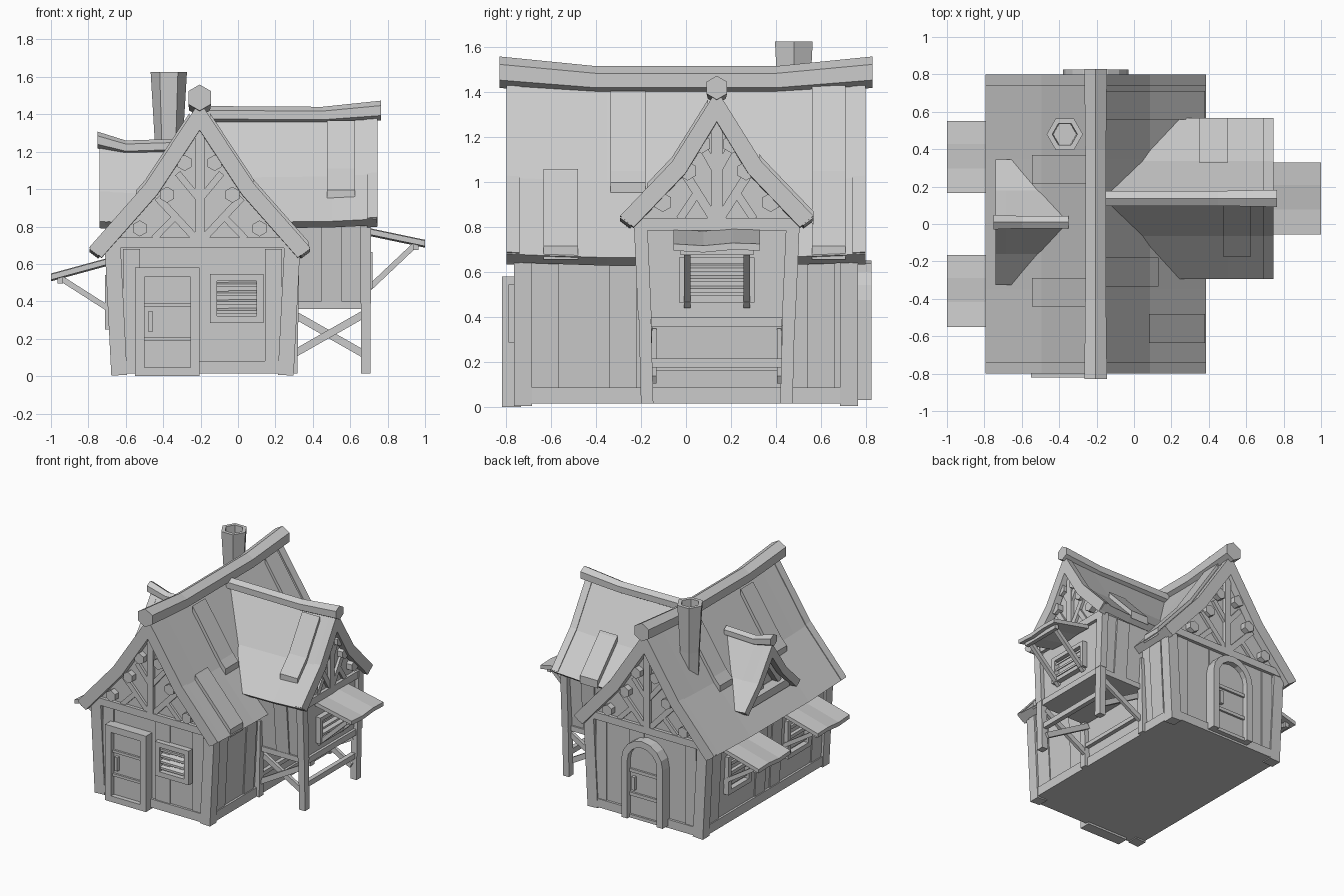
import bpy, bmesh, math
from mathutils import Vector

if "Cube" in bpy.data.objects:
    bpy.data.objects.remove(bpy.data.objects["Cube"], do_unlink=True)

COLOUR = (0.6, 0.6, 0.6, 1)
grey = bpy.data.materials.new("plain grey")
grey.use_nodes = True
grey.diffuse_color = COLOUR
grey.node_tree.nodes["Principled BSDF"].inputs["Base Color"].default_value = COLOUR


# ---- helpers ----
def loft(name, sections):
    """Skin a row of equal loops and cap both ends."""
    bm = bmesh.new()
    rows = [[bm.verts.new(p) for p in s] for s in sections]
    n = len(rows[0])
    for a, b in zip(rows, rows[1:]):
        for i in range(n):
            j = (i + 1) % n
            bm.faces.new((a[i], a[j], b[j], b[i]))
    bm.faces.new(rows[0][::-1])
    bm.faces.new(rows[-1])
    bmesh.ops.recalc_face_normals(bm, faces=bm.faces)
    me = bpy.data.meshes.new(name)
    bm.to_mesh(me)
    bm.free()
    me.materials.append(grey)
    ob = bpy.data.objects.new(name, me)
    bpy.context.collection.objects.link(ob)
    return ob


def at(axis, u, s, z):
    return (u, s, z) if axis == "y" else (s, u, z)


def extrude(name, axis, profile, stations):
    """Profile in (u, z), swept along the axis through (s, dz) stations."""
    return loft(name, [[at(axis, u, s, z + dz) for u, z in profile] for s, dz in stations])


def beam(name, p, q, w, d, normal):
    """Square timber from p to q, d thick along the normal."""
    p, q, n = Vector(p), Vector(q), Vector(normal)
    side = (q - p).cross(n).normalized() * w / 2
    n = n * d / 2
    return loft(name, [[e + side + n, e - side + n, e - side - n, e + side - n] for e in (p, q)])


def on(face, u, z, d):
    axis, pos, sign = face
    return at(axis, u, pos + sign * d, z)


def panel(face, name, u0, u1, z0, z1, d0, d1, lean=0):
    """Board on a wall face; lean pushes its top outward."""
    return loft(name, [[on(face, u, z, d + k) for u, d in ((u0, d0), (u1, d0), (u1, d1), (u0, d1))]
                       for z, k in ((z0, 0), (z1, lean))])


def brace(face, name, a, b, w, depth):
    normal = (0, 1, 0) if face[0] == "y" else (1, 0, 0)
    return beam(name, on(face, *a, depth / 2), on(face, *b, depth / 2), w, depth, normal)


def hexagon(cu, cz, r, turn=0):
    return [(cu + r * math.sin(math.radians(60 * i + turn)), cz + r * math.cos(math.radians(60 * i + turn)))
            for i in range(6)]


def roof(name, axis, c, half, stations, t, grow=0):
    """Folded roof sheet from half of its outline."""
    outer = [(u, z + grow) for u, z in half]
    inner = [(0, half[0][1] - 1.8 * t)] + [(u - 0.8 * t, z - 0.6 * t) for u, z in half[1:]]
    full = lambda h: [(c - u, z) for u, z in h[:0:-1]] + [(c + u, z) for u, z in h]
    return extrude(name, axis, full(outer) + full(inner)[::-1], stations)


def roof_board(name, axis, c, half, side, u0, u1, s0, s1, lift=0.03):
    """Loose board lying on one slope."""
    def height(u):
        for (a, za), (b, zb) in zip(half, half[1:]):
            if u <= b:
                return za + (zb - za) * (u - a) / (b - a)
        return half[-1][1]
    us = [u0] + [u for u, z in half if u0 < u < u1] + [u1]
    top = [(c + side * u, height(u) + lift) for u in us]
    low = [(c + side * u, height(u) - 0.03) for u in us[::-1]]
    return extrude(name, axis, top + low, [(s0, 0), (s1, 0)])


def gable(face, label, c, z0, half, apex, pegs):
    """Timber framing of a gable, with peg ends under the barge boards."""
    panel(face, label + "_tie_beam", c - half, c + half, z0, z0 + 0.055, -0.01, 0.025)
    panel(face, label + "_king_post", c - 0.025, c + 0.025, z0 + 0.05, apex, -0.01, 0.025)
    for s in (-1, 1):
        k = half * s
        brace(face, label + "_low_brace", (c + 0.04 * k, z0 + 0.05), (c + 0.46 * k, z0 + 0.27), 0.04, 0.02)
        brace(face, label + "_side_brace", (c + 0.28 * k, z0 + 0.16), (c + 0.5 * k, z0 + 0.05), 0.035, 0.018)
        brace(face, label + "_high_brace", (c + 0.02 * k, z0 + 0.27), (c + 0.24 * k, z0 + 0.4), 0.035, 0.02)
        for u, z in pegs:
            axis, pos, sign = face
            extrude(label + "_peg", axis, hexagon(c + s * u, z, 0.043),
                    [(pos - sign * 0.02, 0), (pos + sign * 0.045, 0)])


def slatted_window(face, label, u0, u1, z0, z1, b, depth, count):
    """Frame with border b around a set of tilted slats."""
    panel(face, label + "_frame_low", u0, u1, z0, z0 + b, -0.02, depth)
    panel(face, label + "_frame_top", u0, u1, z1 - b, z1, -0.02, depth)
    for a in (u0, u1 - b):
        panel(face, label + "_frame_side", a, a + b, z0 + b, z1 - b, -0.02, depth)
    step = (z1 - z0 - 2 * b) / count
    for i in range(count):
        z = z0 + b + step * i
        tilt = ((0.0, 0.75), (0.0, 0.9), (depth * 0.7, 0.65), (depth * 0.7, 0.3))
        loft(label + "_slat", [[on(face, u, z + step * f, d) for d, f in tilt] for u in (u0 + b, u1 - b)])


def awning(label, side, wall, tip, z_in, z_out, y0, y1, foot):
    """Sloping board shelter on two struts."""
    mid = (y0 + y1) / 2
    prof = [(wall, z_in), (tip, z_out), (tip, z_out - 0.03), (wall, z_in - 0.03)]
    extrude(label, "y", prof, [(y0, 0), (mid - 0.06, -0.008), (mid + 0.07, 0.004), (y1, 0)])
    bar = tip - side * 0.05
    extrude(label + "_bar", "y", [(bar - 0.015, z_out - 0.05), (bar + 0.015, z_out - 0.05),
            (bar + 0.015, z_out - 0.01), (bar - 0.015, z_out - 0.01)], [(y0 + 0.03, 0), (y1 - 0.03, 0)])
    for y in (y0 + 0.06, y1 - 0.06):
        beam(label + "_strut", (wall - side * 0.01, y, foot), (bar, y, z_out - 0.02), 0.03, 0.03, (0, 1, 0))


# ---- main house ----
RX, WX = -0.205, -0.19
HALF = [(0, 1.46), (0.29, 1.02), (0.59, 0.68)]
front, back = ("y", -0.745, -1), ("y", 0.745, 1)
left, right = ("x", -0.655, -1), ("x", 0.275, 1)
body = [(WX - 0.465, 0.015), (WX + 0.465, 0.015), (WX + 0.5, 0.68), (RX + 0.25, 0.95),
        (RX, 1.34), (RX - 0.25, 0.95), (WX - 0.5, 0.68)]
extrude("house_walls", "y", body, [(-0.745, 0), (0.745, 0)])
sag = [(-0.8, 0), (-0.6, -0.008), (-0.35, -0.016), (0.35, -0.016), (0.6, -0.008), (0.8, 0)]
roof("main_roof", "y", RX, HALF, sag, 0.06)
for s in (-1, 1):
    roof("barge_board", "y", RX, HALF, [(s * 0.74, 0), (s * 0.8, 0.003)], 0.082, 0.006)
loft("main_ridge_beam", [[(u, y, z) for u, z in hexagon(RX, c, r)] for y, c, r in
     ((-0.83, 1.489, 0.07), (-0.4, 1.452, 0.064), (0.4, 1.452, 0.064), (0.83, 1.489, 0.07))])

for face, label in ((front, "front"), (back, "back")):
    y = face[1] + face[2] * -0.02
    for s in (-1, 1):
        beam(label + "_corner_post", (WX + s * 0.445, y, 0.005), (WX + s * 0.48, y, 0.69), 0.085, 0.08, (0, 1, 0))
        panel(face, label + "_wall_board", WX + s * 0.38 - 0.045, WX + s * 0.38 + 0.045, 0.08, 0.68, -0.01, 0.01)
    panel(face, label + "_sill", WX - 0.42, WX + 0.42, 0.015, 0.08, -0.01, 0.018)
    panel(face, label + "_wide_board", WX + 0.02, WX + 0.14, 0.08, 0.68, -0.01, 0.008)
    gable(face, label + "_gable", RX, 0.685, 0.49, 1.32, ((0.08, 1.14), (0.175, 0.97), (0.32, 0.79)))
for face, label, boards in ((left, "left", (-0.62, -0.12, 0.06, 0.62)), (right, "right", (-0.625, -0.28, 0.6))):
    panel(face, label + "_sill", -0.7, 0.7, 0.015, 0.085, -0.01, 0.02)
    for y in boards:
        panel(face, label + "_wall_board", y - 0.06, y + 0.06, 0.085, 0.66, -0.01, 0.012, 0.03)

for side, u0, u1, y0, y1 in ((-1, 0.055, 0.34, 0.215, 0.37), (-1, 0.055, 0.34, -0.44, -0.29),
                             (1, 0.055, 0.335, -0.335, -0.18), (1, 0.285, 0.585, -0.635, -0.48),
                             (1, 0.04, 0.585, 0.56, 0.71)):
    roof_board("roof_board", "y", RX, HALF, side, u0, u1, y0, y1)

# front door
panel(front, "front_door_leaf", -0.51, -0.25, 0.04, 0.54, -0.01, 0.04)
for a in (-0.55, -0.255):
    panel(front, "front_door_jamb", a, a + 0.05, 0, 0.58, -0.01, 0.075)
panel(front, "front_door_lintel", -0.5, -0.255, 0.53, 0.58, -0.01, 0.075)
panel(front, "front_door_step", -0.5, -0.255, 0, 0.045, -0.01, 0.075)
for z in (0.19, 0.37):
    panel(front, "front_door_rail", -0.5, -0.255, z, z + 0.02, 0.03, 0.055)
panel(front, "front_door_handle", -0.48, -0.455, 0.24, 0.345, 0.03, 0.065)
slatted_window(front, "front_window", -0.15, 0.135, 0.285, 0.545, 0.037, 0.045, 4)

# arched back door
def arch(r):
    turns = [math.pi * i / 8 for i in range(9)]
    curve = [(RX + r * math.cos(a), 0.475 + r * math.sin(a)) for a in turns]
    return [(RX + r, 0.03)] + curve + [(RX - r, 0.03)]

loft("arched_door_frame", [[on(back, *o, 0.08), on(back, *i, 0.08), on(back, *i, -0.01), on(back, *o, -0.01)]
                           for o, i in zip(arch(0.175), arch(0.125))])
extrude("arched_door_leaf", "y", arch(0.13), [(0.735, 0), (0.785, 0)])
for z in (0.03, 0.2, 0.38):
    panel(back, "arched_door_rail", RX - 0.125, RX + 0.125, z, z + 0.025, 0.03, 0.055)
panel(back, "arched_door_handle", RX + 0.075, RX + 0.1, 0.25, 0.35, 0.03, 0.065)

# left windows with shelters
for s in (-1, 1):
    slatted_window(left, "left_window", s * 0.36 - 0.14, s * 0.36 + 0.14, 0.25, 0.54, 0.035, 0.055, 3)
    y0, y1 = sorted((s * 0.165, s * 0.55))
    awning("left_awning", -1, -0.67, -1.0, 0.635, 0.545, y0, y1, 0.34)

# ---- chimney ----
loft("chimney", [[(x, y, z) for x, y in hexagon(-0.37, 0.48, r, 30)]
                 for z, r in ((1.05, 0.07), (1.27, 0.076), (1.625, 0.097), (1.625, 0.067), (1.5, 0.062))])

# ---- side wing on stilts ----
CY = 0.137
WING = [(0, 1.4), (0.2, 1.08), (0.43, 0.84)]
wing = ("x", 0.68, 1)
extrude("wing_walls", "x", [(CY - 0.3, 0.36), (CY + 0.3, 0.36), (CY + 0.335, 0.83), (CY + 0.15, 1.05),
        (CY, 1.29), (CY - 0.15, 1.05), (CY - 0.335, 0.83)], [(0.2, 0), (0.68, 0)])
roof("wing_roof", "x", CY, WING, [(-0.15, -0.02), (0.25, -0.015), (0.5, -0.012), (0.74, 0)], 0.055)
roof("wing_barge_board", "x", CY, WING, [(0.69, 0), (0.745, 0.004)], 0.075, 0.006)
loft("wing_ridge_beam", [[(x, u, z) for u, z in hexagon(CY, c, r)] for x, c, r in
     ((-0.17, 1.398, 0.046), (0.45, 1.394, 0.046), (0.765, 1.42, 0.053))])
gable(wing, "wing_gable", CY, 0.785, 0.33, 1.28, ((0.068, 1.17), (0.13, 1.05), (0.24, 0.91)))
panel(wing, "wing_floor_beam", CY - 0.29, CY + 0.29, 0.355, 0.4, -0.02, 0.02)
panel(wing, "stilt_crossbar", CY - 0.3, CY + 0.3, 0.175, 0.215, -0.02, 0.015)
panel(right, "inner_crossbar", CY - 0.3, CY + 0.3, 0.16, 0.19, 0.01, 0.04)
for s in (-1, 1):
    y = CY + s * 0.31
    beam("wing_stilt", (0.683, y, 0.015), (0.683, y + s * 0.01, 0.4), 0.055, 0.05, (1, 0, 0))
    beam("wing_corner_post", (0.683, y + s * 0.01, 0.39), (0.683, y + s * 0.03, 0.84), 0.06, 0.055, (1, 0, 0))
    beam("wing_foot_post", (0.29, y, 0.015), (0.3, y, 0.6), 0.05, 0.055, (1, 0, 0))
    for k, (za, zb) in enumerate(((0.12, 0.33), (0.33, 0.12))):
        beam("stilt_cross_brace", (0.3, y - s * (0.01 + 0.02 * k), za), (0.67, y - s * (0.01 + 0.02 * k), zb),
             0.04, 0.025, (0, 1, 0))
    beam("wing_side_board", (0.5, CY + s * 0.3, 0.4), (0.5, CY + s * 0.335, 0.82), 0.11, 0.025, (0, 1, 0))
    beam("wing_side_sill", (0.28, CY + s * 0.3, 0.38), (0.67, CY + s * 0.3, 0.38), 0.04, 0.03, (0, 1, 0))
slatted_window(wing, "wing_window", CY - 0.168, CY + 0.168, 0.465, 0.665, 0.03, 0.04, 3)
awning("wing_awning", 1, 0.69, 1.0, 0.79, 0.725, -0.055, 0.33, 0.45)
roof_board("wing_roof_board", "x", CY, WING, 1, 0.19, 0.43, 0.35, 0.5)
roof_board("wing_roof_board", "x", CY, WING, -1, 0.04, 0.31, 0.475, 0.625)

# ---- dormer on the left slope ----
DY = 0.01
DORMER = [(0, 1.22), (0.17, 0.98), (0.335, 0.82)]
dormer = ("x", -0.62, -1)
extrude("dormer_wall", "x", [(DY - 0.24, 0.8), (DY + 0.24, 0.8), (DY + 0.12, 0.96), (DY, 1.14), (DY - 0.12, 0.96)],
        [(-0.62, 0), (-0.4, 0)])
roof("dormer_roof", "x", DY, DORMER, [(-0.71, 0.005), (-0.6, 0), (-0.32, 0)], 0.035)
roof("dormer_barge_board", "x", DY, DORMER, [(-0.74, 0.004), (-0.685, 0.002)], 0.055, 0.004)
loft("dormer_ridge_beam", [[(x, u, z) for u, z in hexagon(DY, c, r)] for x, c, r in
     ((-0.75, 1.262, 0.045), (-0.6, 1.222, 0.038), (-0.35, 1.23, 0.038))])
panel(dormer, "dormer_sill", DY - 0.26, DY + 0.26, 0.8, 0.86, -0.02, 0.08)
panel(dormer, "dormer_post", DY - 0.02, DY + 0.02, 0.85, 1.14, -0.01, 0.03)
for s in (-1, 1):
    brace(dormer, "dormer_frame", (DY + s * 0.19, 0.86), (DY, 1.12), 0.04, 0.05)
